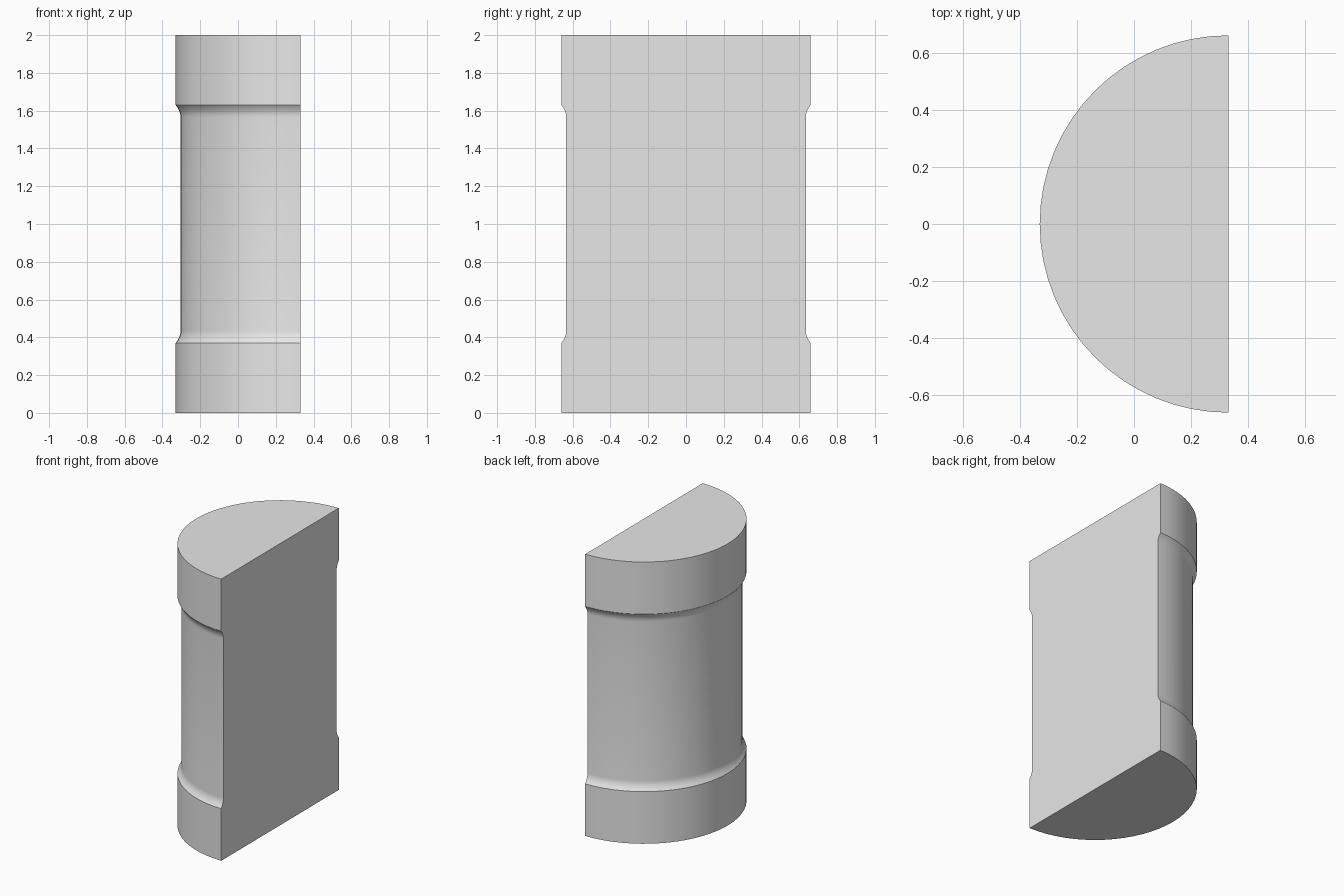
import bpy, bmesh, math

cube = bpy.data.objects.get("Cube")
if cube:
    bpy.data.objects.remove(cube, do_unlink=True)

R_BAND, R_SHAFT = 0.66, 0.634
HEIGHT, BAND_TOP, FILLET_TOP = 2.0, 0.37, 0.435
SEGMENTS = 32
FILLET_STEPS = 5

grey = bpy.data.materials.new("light grey")
grey.use_nodes = True
colour = (0.8, 0.8, 0.8, 1)
grey.diffuse_color = colour
grey.node_tree.nodes["Principled BSDF"].inputs["Base Color"].default_value = colour

# Outline of the lower half: band, then a concave fillet into the shaft
lower = [(R_BAND, 0.0), (R_BAND, BAND_TOP)]
for i in range(1, FILLET_STEPS + 1):
    t = i / FILLET_STEPS
    lower.append((R_SHAFT + (R_BAND - R_SHAFT) * (1 - t) ** 2,
                  BAND_TOP + (FILLET_TOP - BAND_TOP) * t))
profile = lower + [(r, HEIGHT - z) for r, z in reversed(lower)]

# Sweep the outline through half a turn
bm = bmesh.new()
columns = []
for s in range(SEGMENTS + 1):
    a = math.pi / 2 + math.pi * s / SEGMENTS
    columns.append([bm.verts.new((R_BAND / 2 + r * math.cos(a), r * math.sin(a), z))
                    for r, z in profile])
for c0, c1 in zip(columns, columns[1:]):
    for k in range(len(profile) - 1):
        bm.faces.new((c0[k], c1[k], c1[k + 1], c0[k + 1]))

# Bottom, top and the flat cut side
bm.faces.new([c[0] for c in columns])
bm.faces.new([c[-1] for c in columns])
bm.faces.new(columns[0] + columns[-1][::-1])
bmesh.ops.recalc_face_normals(bm, faces=bm.faces)

mesh = bpy.data.meshes.new("half_column")
bm.to_mesh(mesh)
bm.free()
mesh.materials.append(grey)
column = bpy.data.objects.new("half_column", mesh)
bpy.context.collection.objects.link(column)

# Smooth curved wall with sharp band edges
bpy.ops.object.select_all(action='DESELECT')
column.select_set(True)
bpy.context.view_layer.objects.active = column
bpy.ops.object.shade_smooth_by_angle(angle=math.radians(25))
